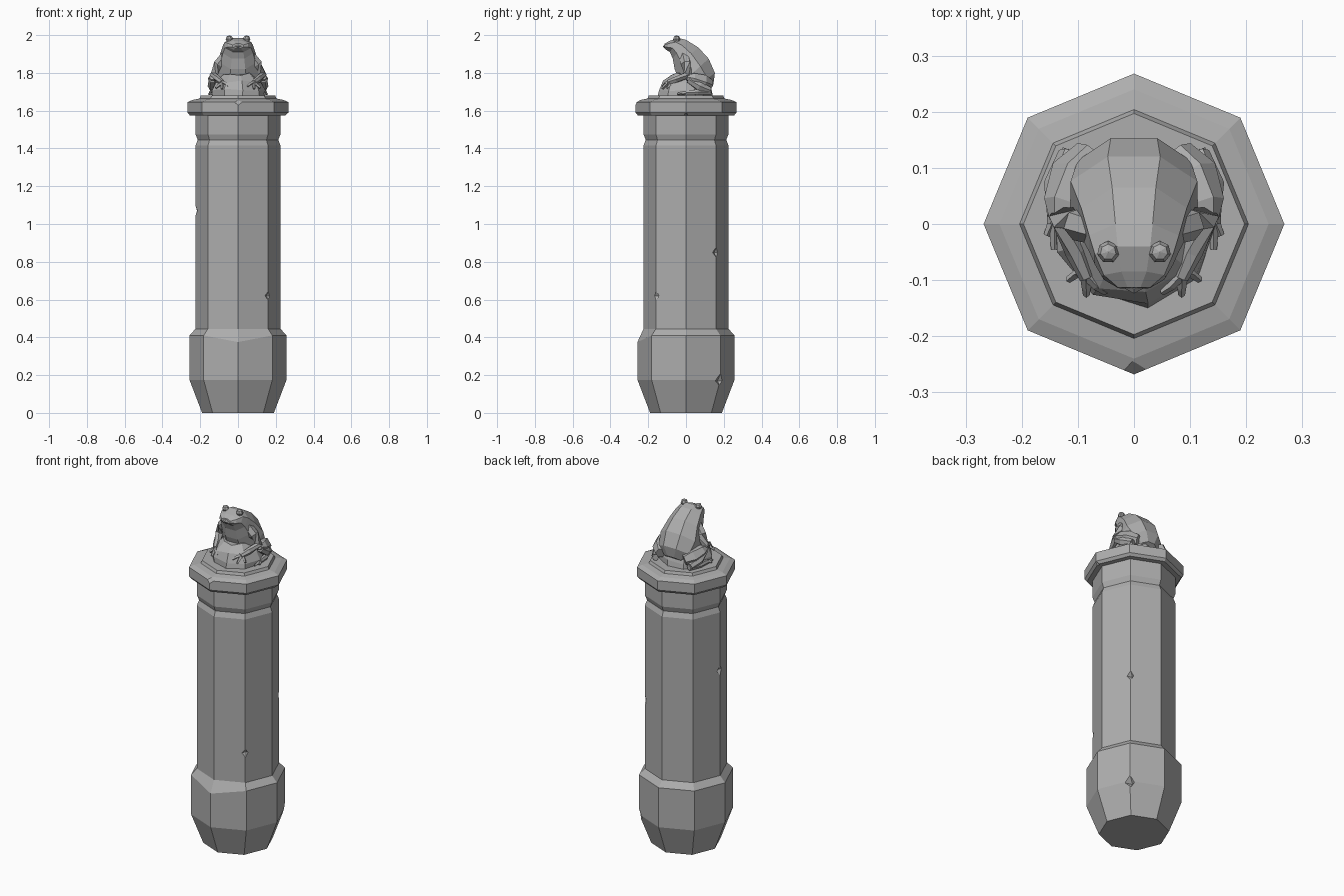
import bpy, bmesh, math, random
from mathutils import Vector, Matrix

random.seed(4)
cube = bpy.data.objects.get("Cube")
if cube:
    bpy.data.objects.remove(cube, do_unlink=True)

stone = bpy.data.materials.new("grey stone")
stone.use_nodes = True
GREY = (0.42, 0.42, 0.42, 1)
stone.diffuse_color = GREY
stone.node_tree.nodes["Principled BSDF"].inputs["Base Color"].default_value = GREY


def make(name, bm):
    bmesh.ops.recalc_face_normals(bm, faces=bm.faces)
    mesh = bpy.data.meshes.new(name)
    bm.to_mesh(mesh)
    bm.free()
    mesh.materials.append(stone)
    obj = bpy.data.objects.new(name, mesh)
    bpy.context.collection.objects.link(obj)
    return obj


def loft(name, rings):
    """Skin a list of equally sized point rings and cap both ends."""
    bm = bmesh.new()
    loops = [[bm.verts.new(p) for p in ring] for ring in rings]
    n = len(loops[0])
    for a, b in zip(loops, loops[1:]):
        for i in range(n):
            j = (i + 1) % n
            bm.faces.new((a[i], a[j], b[j], b[i]))
    bm.faces.new(loops[0])
    bm.faces.new(loops[-1])
    return make(name, bm)


def flat_ring(r, z, n=8):
    return [Vector((r * math.cos(math.tau * i / n), r * math.sin(math.tau * i / n), z))
            for i in range(n)]


def tube(name, path, sides=6):
    """Tapered limb through (x, y, z, radius) points."""
    pts = [Vector(p[:3]) for p in path]
    rings = []
    for i, p in enumerate(pts):
        before = (p - pts[i - 1]).normalized() if i else Vector()
        after = (pts[i + 1] - p).normalized() if i + 1 < len(pts) else Vector()
        d = before + after
        if d.length < 0.3:
            d = after
        up = Vector((0, 0, 1)) if abs(d.normalized().z) < 0.9 else Vector((0, 1, 0))
        u = d.cross(up).normalized()
        v = u.cross(d).normalized()
        r = path[i][3]
        rings.append([p + r * (math.cos(t) * u + math.sin(t) * v)
                      for t in (math.tau * k / sides for k in range(sides))])
    return loft(name, rings)


# Pillar: octagonal foot, shaft, neck groove and moulded cap
profile = [(0.19, 0), (0.257, 0.175), (0.257, 0.41), (0.225, 0.445), (0.225, 1.415),
           (0.213, 1.445), (0.225, 1.475), (0.225, 1.575), (0.255, 1.575), (0.268, 1.59),
           (0.268, 1.645), (0.24, 1.657), (0.204, 1.664), (0.197, 1.68)]
rings = [flat_ring(r, z) for r, z in profile]
rings[2][6].z -= 0.035
pillar = loft("pillar", rings)


# Chipped stone edges
def chip(spot, size, spin=0.0):
    bm = bmesh.new()
    bmesh.ops.create_uvsphere(bm, u_segments=4, v_segments=2, radius=1)
    bm.transform(Matrix.Translation(spot) @ Matrix.Rotation(spin, 4, 'Z')
                 @ Matrix.Diagonal((*size, 1)))
    cutter = make("chip_cutter", bm)
    cutter.hide_render = True
    mod = pillar.modifiers.new("chip", 'BOOLEAN')
    mod.object, mod.solver = cutter, 'EXACT'
    bpy.context.view_layer.objects.active = pillar
    bpy.ops.object.modifier_apply(modifier=mod.name)
    bpy.data.objects.remove(cutter, do_unlink=True)


for x, y, z, s in [(0.165, -0.165, 0.62, 0.03), (0.165, 0.165, 0.85, 0.033),
                   (0.187, 0.187, 0.17, 0.042), (-0.23, 0, 1.07, 0.03)]:
    chip((x, y, z), (s, s, s * 1.15), 0.5)
chip((0, -0.275, 1.66), (0.1, 0.035, 0.04), 0.1)
chip((0.265, 0, 1.57), (0.03, 0.035, 0.02))
chip((-0.1, 0.235, 1.655), (0.035, 0.02, 0.015), 0.4)

# Rough rock seat
rock = []
for r, z in [(0.15, 1.675), (0.148, 1.71), (0.13, 1.755), (0.085, 1.795)]:
    ring = flat_ring(r, z, 9)
    for p in ring:
        p.x *= random.uniform(0.92, 1.0)
        p.y *= random.uniform(0.92, 1.03)
        p.z += random.uniform(-0.008, 0.008) if z > 1.68 else 0
    rock.append(ring)
loft("rock_seat", rock)

# Frog torso and head: back point, belly point, half width
sections = [((0.145, 1.74), (0.09, 1.70), 0.05), ((0.153, 1.80), (0.02, 1.70), 0.10),
            ((0.12, 1.875), (-0.03, 1.74), 0.113), ((0.065, 1.935), (-0.06, 1.82), 0.094),
            ((0.0, 1.975), (-0.07, 1.875), 0.08), ((-0.04, 1.985), (-0.085, 1.91), 0.07),
            ((-0.085, 1.97), (-0.105, 1.922), 0.054), ((-0.113, 1.955), (-0.115, 1.93), 0.028)]
rings = []
k = math.cos(math.pi / 8)
for back, belly, w in sections:
    b, f = Vector((0, *back)), Vector((0, *belly))
    mid, half = (b + f) / 2, (b - f) / 2
    rings.append([mid + Vector((w * math.cos(t), 0, 0)) / k + half * math.sin(t) / k
                  for t in (math.pi / 8 + math.pi / 4 * i for i in range(8))])
loft("frog_body", rings)

# Mouth lip
tube("frog_lip", [(-0.07, -0.04, 1.94, 0.006), (-0.05, -0.088, 1.943, 0.008),
                  (0, -0.116, 1.94, 0.008), (0.05, -0.088, 1.943, 0.008),
                  (0.07, -0.04, 1.94, 0.006)], 4)

# Paired eyes, arms, legs and digits
for side, s in (("left", 1), ("right", -1)):
    bm = bmesh.new()
    bmesh.ops.create_uvsphere(bm, u_segments=7, v_segments=4, radius=0.02,
                              matrix=Matrix.Translation((s * 0.046, -0.05, 1.979)))
    make(side + "_eye", bm)

    def limb(name, path, sides=6):
        return tube(f"{side}_{name}", [(s * x, y, z, r) for x, y, z, r in path], sides)

    limb("arm", [(0.065, -0.01, 1.89, 0.028), (0.1, 0.0, 1.845, 0.03),
                 (0.128, 0.01, 1.79, 0.024), (0.105, -0.05, 1.765, 0.018),
                 (0.085, -0.095, 1.75, 0.013)])
    for i, (x, y, z) in enumerate([(0.05, -0.122, 1.73), (0.085, -0.127, 1.715),
                                   (0.118, -0.1, 1.72)]):
        limb(f"finger_{i}", [(0.087, -0.088, 1.752, 0.01),
                             ((x + 0.085) / 2, y + 0.012, z + 0.014, 0.008), (x, y, z, 0.006)], 4)
    limb("thigh", [(0.075, 0.125, 1.735, 0.032), (0.105, 0.085, 1.75, 0.046),
                   (0.128, 0.035, 1.77, 0.034), (0.135, 0.005, 1.778, 0.016)])
    limb("shin", [(0.135, 0.015, 1.765, 0.02), (0.135, 0.07, 1.73, 0.026),
                  (0.115, 0.125, 1.706, 0.02)])
    limb("foot", [(0.11, 0.13, 1.70, 0.018), (0.138, 0.06, 1.698, 0.016),
                  (0.142, 0.0, 1.696, 0.013)])
    for i, (x, y) in enumerate([(0.12, -0.05), (0.142, -0.045), (0.155, -0.02)]):
        limb(f"toe_{i}", [(0.142, 0.01, 1.697, 0.01), (x, y, 1.688, 0.006)], 4)
